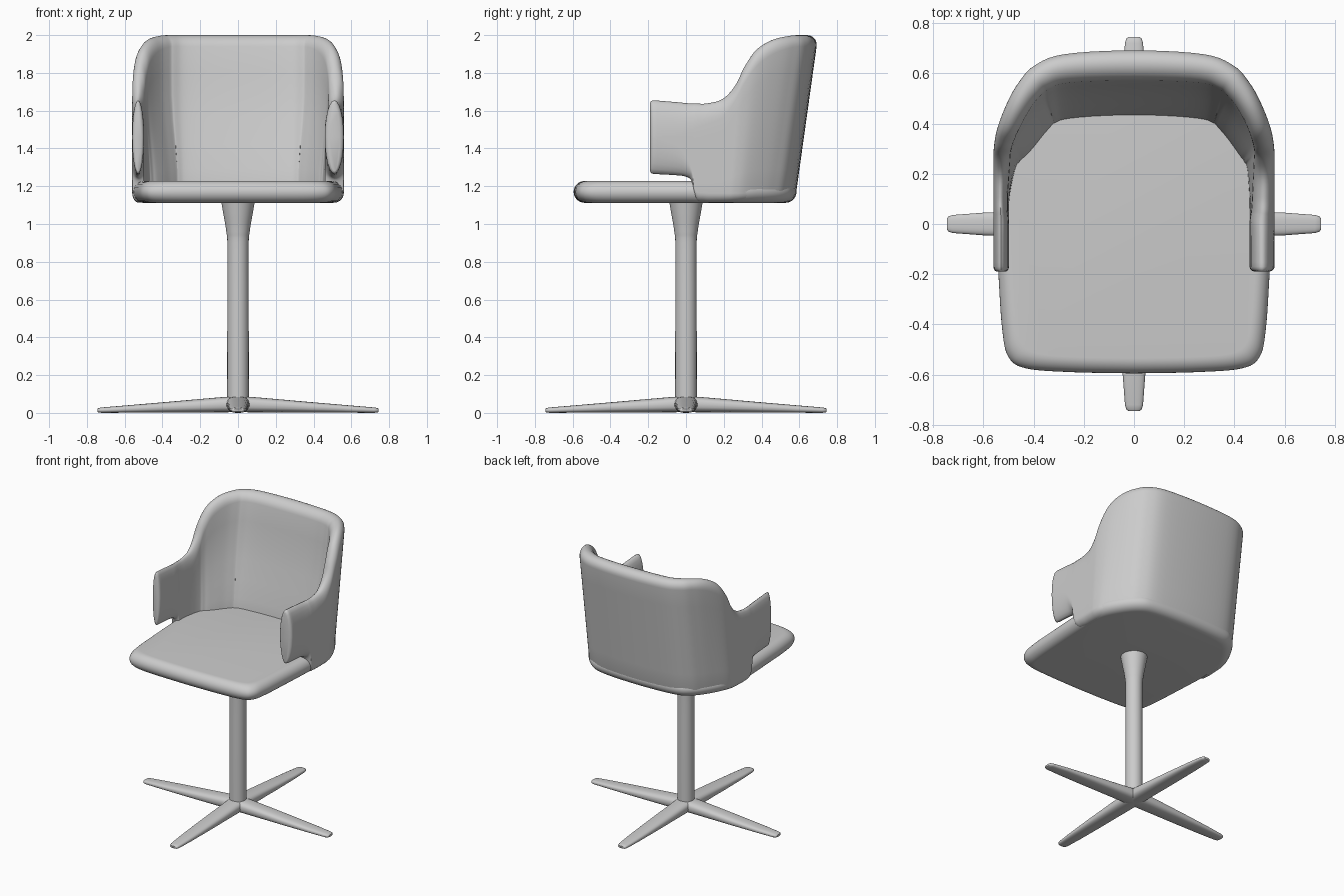
import bpy, bmesh, math
from mathutils import Vector

if "Cube" in bpy.data.objects:
    bpy.data.objects.remove(bpy.data.objects["Cube"])


def make(name, rings, angle=45):
    """Loft closed rings of equal length and cap both ends."""
    bm = bmesh.new()
    loops = [[bm.verts.new(p) for p in r] for r in rings]
    n = len(rings[0])
    for a, b in zip(loops, loops[1:]):
        for i in range(n):
            j = (i + 1) % n
            bm.faces.new((a[i], a[j], b[j], b[i]))
    bm.faces.new(loops[0])
    bm.faces.new(loops[-1][::-1])
    bmesh.ops.recalc_face_normals(bm, faces=bm.faces)
    me = bpy.data.meshes.new(name)
    bm.to_mesh(me)
    bm.free()
    ob = bpy.data.objects.new(name, me)
    bpy.context.collection.objects.link(ob)
    bpy.ops.object.select_all(action='DESELECT')
    ob.select_set(True)
    bpy.context.view_layer.objects.active = ob
    bpy.ops.object.shade_smooth_by_angle(angle=math.radians(angle))
    return ob


def spline(pts, steps):
    """Smooth open curve through points of any dimension."""
    out = []
    for i in range(len(pts) - 1):
        a, b, c, d = (pts[max(i - 1, 0)], pts[i], pts[i + 1],
                      pts[min(i + 2, len(pts) - 1)])
        for s in range(steps):
            t = s / steps
            out.append([0.5 * (2*q + (r - p)*t + (2*p - 5*q + 4*r - w)*t*t
                               + (3*q - p - 3*r + w)*t**3)
                        for p, q, r, w in zip(a, b, c, d)])
    out.append(list(pts[-1]))
    return out


def ramp(v, a, b):
    t = min(max((v - a) / (b - a), 0), 1)
    return t * t * (3 - 2 * t)


# Seat: rounded outline swept through a bullnose edge
half = [(0, -0.595), (0.25, -0.59), (0.43, -0.575), (0.50, -0.53), (0.525, -0.42),
        (0.54, -0.2), (0.553, 0.05), (0.555, 0.26), (0.50, 0.40), (0.40, 0.525),
        (0.28, 0.57), (0, 0.585)]
full = half + [(-x, y) for x, y in half[-2:0:-1]] + [half[0]]
outline = spline(full, 6)[:-1]
rings = []
for k in range(17):
    a = -math.pi / 2 + math.pi * k / 16
    inset = 0.06 * (1 - math.cos(a))
    z = 1.17 + 0.058 * math.sin(a)
    rings.append([(x * (1 - inset / 0.56), y * (1 - inset / 0.59), z) for x, y in outline])
make("seat", rings)

# Back and arm shell: x, y, bottom z, top z, bottom/top thickness, bottom/top cap height
ctrl = [(0.56, -0.17, 1.265, 1.655, 0.10, 0.10, 0.19, 0.19),
        (0.56, -0.05, 1.258, 1.645, 0.10, 0.10, 0.15, 0.17),
        (0.56, 0.0, 1.25, 1.64, 0.10, 0.10, 0.10, 0.15),
        (0.56, 0.03, 1.225, 1.638, 0.10, 0.095, 0.06, 0.14),
        (0.56, 0.05, 1.13, 1.638, 0.10, 0.09, 0.05, 0.13),
        (0.56, 0.10, 1.115, 1.638, 0.10, 0.085, 0.05, 0.11),
        (0.56, 0.17, 1.113, 1.66, 0.105, 0.08, 0.05, 0.10),
        (0.56, 0.22, 1.113, 1.725, 0.11, 0.08, 0.05, 0.09),
        (0.558, 0.26, 1.113, 1.83, 0.12, 0.08, 0.05, 0.09),
        (0.545, 0.31, 1.113, 1.92, 0.13, 0.085, 0.05, 0.08),
        (0.51, 0.38, 1.113, 1.975, 0.14, 0.09, 0.05, 0.07),
        (0.46, 0.46, 1.113, 1.995, 0.15, 0.10, 0.05, 0.06),
        (0.40, 0.525, 1.113, 2.0, 0.155, 0.11, 0.05, 0.06),
        (0.28, 0.572, 1.113, 2.0, 0.16, 0.115, 0.05, 0.06),
        (0, 0.588, 1.113, 2.0, 0.16, 0.12, 0.05, 0.06)]
path = spline(ctrl + [(-c[0],) + c[1:] for c in ctrl[-2::-1]], 5)
rings = []
for i, (x, y, zb, zt, tb, tt, cb, ct) in enumerate(path):
    p, q = path[max(i - 1, 0)], path[min(i + 1, len(path) - 1)]
    tan = Vector((q[0] - p[0], q[1] - p[1])).normalized()
    nrm = Vector((-tan.y, tan.x))
    thin = 1 if x > 0 else 0.62 + 0.38 * ramp(y, 0.05, 0.4)   # left arm is thinner
    lean = 0.14 * ramp(y, 0.0, 0.45)
    prof = []
    for k in range(13):
        a = math.pi * k / 12
        prof.append((0.5 - 0.5 * math.cos(a), zt - ct + ct * math.sin(a)))
    rows = 6
    lo, hi = zb + cb, zt - ct
    inner = [(1, hi + (lo - hi) * k / rows) for k in range(1, rows)]
    low = [(0.5 + 0.5 * math.cos(math.pi * k / 12), lo - cb * math.sin(math.pi * k / 12))
           for k in range(13)]
    outer = [(0, lo + (hi - lo) * k / rows) for k in range(1, rows)]
    ring = []
    for u, z in prof + inner + low + outer:
        t = (tb + (tt - tb) * ramp(z, 1.15, 1.75)) * thin
        ring.append(Vector((x + nrm.x * t * u, y + nrm.y * t * u + lean * (z - 1.2), z)))
    rings.append(ring)


def end_rings(ring):
    """Rounded front end of an arm."""
    c = sum(ring, Vector()) / len(ring)
    return [[Vector((c.x + (v.x - c.x) * s, v.y - d, c.z + (v.z - c.z) * (0.85 + 0.15 * s)))
             for v in ring] for s, d in ((0.55, 0.02), (0.8, 0.016), (0.95, 0.008))]


make("back_and_arms", end_rings(rings[0]) + rings + end_rings(rings[-1])[::-1], 60)

# Column flaring under the seat
column = spline([(0.057, 0.03), (0.057, 0.4), (0.056, 0.86), (0.062, 0.96),
                 (0.077, 1.05), (0.09, 1.125)], 5)
make("column", [[(r * math.cos(2 * math.pi * k / 40), r * math.sin(2 * math.pi * k / 40), z)
                 for k in range(40)] for r, z in column])

# Four tapered base legs: distance, half width, bottom z, top z
legs = [(0, 0.062, 0.004, 0.088), (0.08, 0.06, 0.003, 0.084), (0.4, 0.053, 0.002, 0.056),
        (0.6, 0.045, 0.001, 0.039), (0.72, 0.036, 0, 0.029), (0.738, 0.031, 0.002, 0.026),
        (0.745, 0.022, 0.006, 0.021)]
for n, side in enumerate(("right", "back", "left", "front")):
    ca, sa = round(math.cos(n * math.pi / 2)), round(math.sin(n * math.pi / 2))
    rings = []
    for d, w, z0, z1 in legs:
        ring = []
        for k in range(24):
            a = 2 * math.pi * k / 24
            c, s = math.cos(a), math.sin(a)
            v = w * math.copysign(abs(c) ** 0.75, c)
            z = (z0 + z1) / 2 + (z1 - z0) / 2 * math.copysign(abs(s) ** 0.75, s)
            ring.append((d * ca - v * sa, d * sa + v * ca, z))
        rings.append(ring)
    make("base_leg_" + side, rings)
